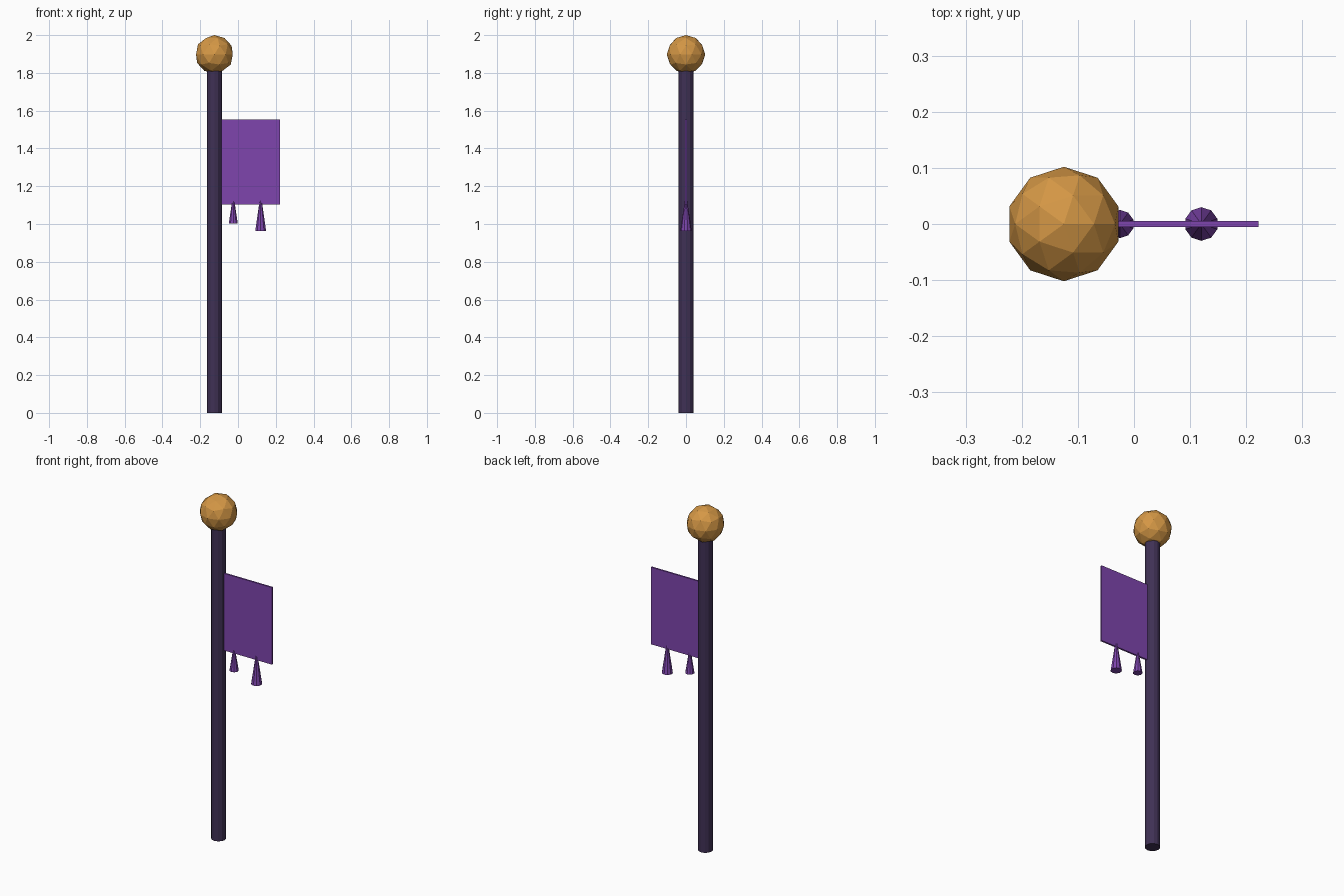
import bpy

if "Cube" in bpy.data.objects:
    bpy.data.objects.remove(bpy.data.objects["Cube"])

POLE_X = -0.125


def paint(obj, name, color):
    obj.name = name
    mat = bpy.data.materials.get(color[0]) or bpy.data.materials.new(color[0])
    mat.diffuse_color = color[1]
    mat.use_nodes = True
    mat.node_tree.nodes["Principled BSDF"].inputs["Base Color"].default_value = mat.diffuse_color
    obj.data.materials.append(mat)


PURPLE = ("purple_cloth", (0.21, 0.06, 0.42, 1))
DARK = ("dark_wood", (0.05, 0.03, 0.09, 1))
GOLD = ("gold", (0.66, 0.31, 0.06, 1))


def cone(name, x, r_bottom, r_top, z0, z1, sides, color):
    bpy.ops.mesh.primitive_cone_add(vertices=sides, radius1=r_bottom, radius2=r_top,
                                    depth=z1 - z0, location=(x, 0, (z0 + z1) / 2))
    paint(bpy.context.object, name, color)


# Pole
cone("pole", POLE_X, 0.04, 0.04, 0, 1.83, 12, DARK)

# Faceted ball on top
bpy.ops.mesh.primitive_ico_sphere_add(subdivisions=2, radius=0.102, location=(POLE_X, 0, 1.898))
paint(bpy.context.object, "finial_ball", GOLD)

# Cloth panel, edge tucked into the pole
x0, x1, z0, z1 = -0.098, 0.222, 1.104, 1.552
bpy.ops.mesh.primitive_cube_add(size=1, location=((x0 + x1) / 2, 0, (z0 + z1) / 2))
banner = bpy.context.object
banner.scale = (x1 - x0, 0.01, z1 - z0)
bpy.ops.object.transform_apply(location=False, rotation=False, scale=True)
paint(banner, "banner", PURPLE)

# Tassels hanging from the lower edge
cone("tassel_inner", -0.025, 0.025, 0.006, 1.003, 1.123, 10, PURPLE)
cone("tassel_outer", 0.12, 0.03, 0.006, 0.964, 1.125, 10, PURPLE)
